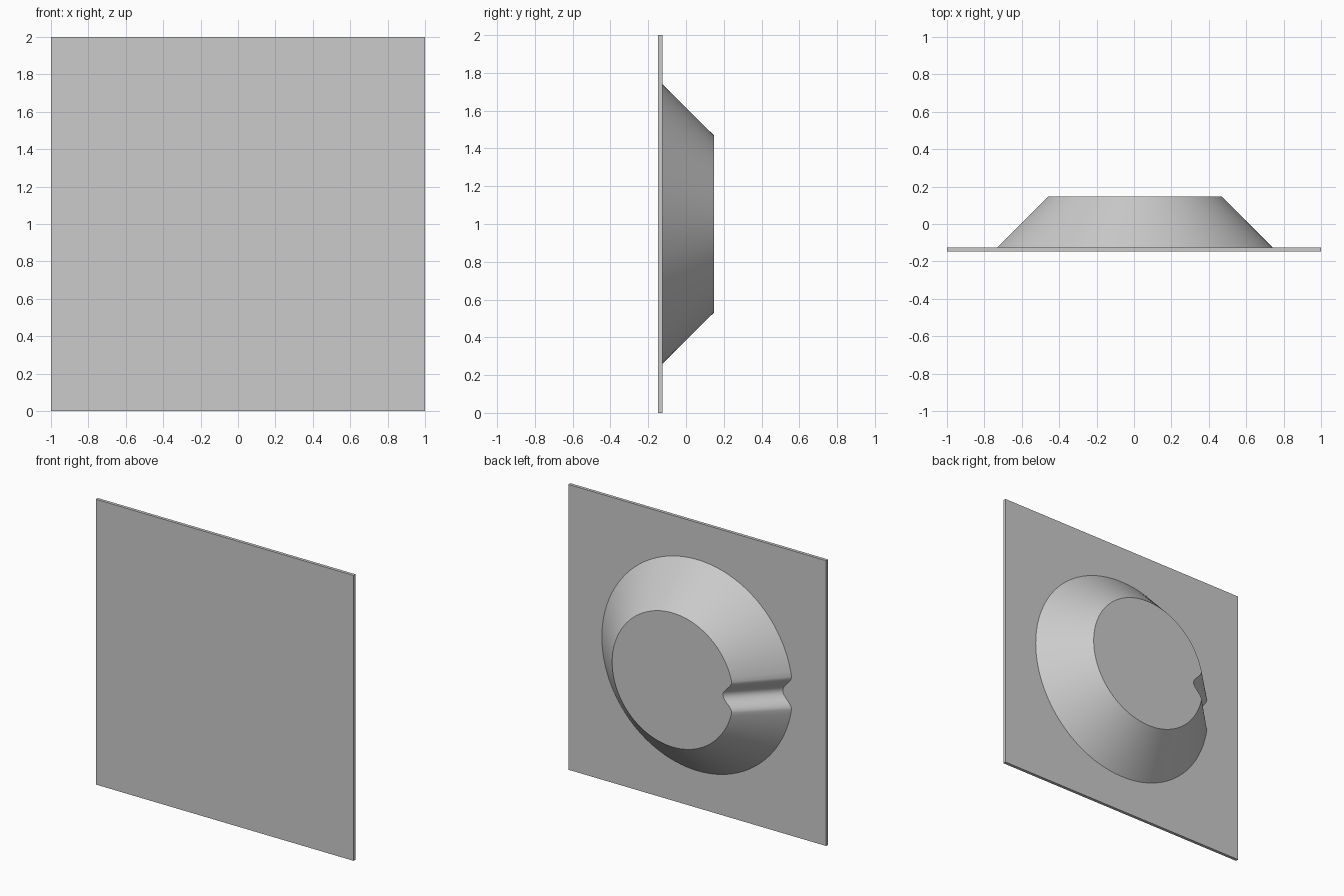
import bpy
import bmesh
from math import asin, cos, sin, pi

cube = bpy.data.objects.get("Cube")
if cube:
    bpy.data.objects.remove(cube, do_unlink=True)

BACK, PLATE_BACK, FRONT = 0.147, -0.125, -0.147
CENTRE_Z = 1.0

grey = bpy.data.materials.new("plain grey")
grey.use_nodes = True
grey.diffuse_color = (0.6, 0.6, 0.6, 1)
grey.node_tree.nodes["Principled BSDF"].inputs["Base Color"].default_value = (0.6, 0.6, 0.6, 1)


def add_object(name, bm):
    bmesh.ops.recalc_face_normals(bm, faces=bm.faces[:])
    mesh = bpy.data.meshes.new(name)
    bm.to_mesh(mesh)
    bm.free()
    mesh.materials.append(grey)
    obj = bpy.data.objects.new(name, mesh)
    bpy.context.collection.objects.link(obj)
    return obj


def notched_circle(radius, half_width, depth, arc_steps=128, notch_steps=24):
    """Circle outline with a rounded groove on its -x side."""
    gap = asin(half_width / radius)
    start, sweep = -pi + gap, 2 * (pi - gap)
    points = [(radius * cos(start + sweep * i / arc_steps),
               radius * sin(start + sweep * i / arc_steps))
              for i in range(arc_steps + 1)]
    lip_x = -radius * cos(gap)
    for i in range(1, notch_steps):
        t = 1 - 2 * i / notch_steps
        points.append((lip_x + depth * (0.5 + 0.5 * cos(pi * t)), half_width * t))
    return points


# Square plate
bm = bmesh.new()
bmesh.ops.create_cube(bm, size=1)
for v in bm.verts:
    v.co.x *= 2
    v.co.z = v.co.z * 2 + CENTRE_Z
    v.co.y = PLATE_BACK if v.co.y > 0 else FRONT
add_object("square_plate", bm)

# Tapered round boss with a groove down one side
bm = bmesh.new()
base, top = [
    [bm.verts.new((x, y, z + CENTRE_Z)) for x, z in notched_circle(radius, width, 0.068)]
    for radius, width, y in ((0.74, 0.115, PLATE_BACK), (0.47, 0.108, BACK))
]
for i in range(len(base)):
    j = (i + 1) % len(base)
    bm.faces.new((base[i], base[j], top[j], top[i]))
bm.faces.new(base)
bm.faces.new(top)
boss = add_object("tapered_boss", bm)

bpy.ops.object.select_all(action="DESELECT")
boss.select_set(True)
bpy.context.view_layer.objects.active = boss
bpy.ops.object.shade_smooth_by_angle(angle=pi / 6)
